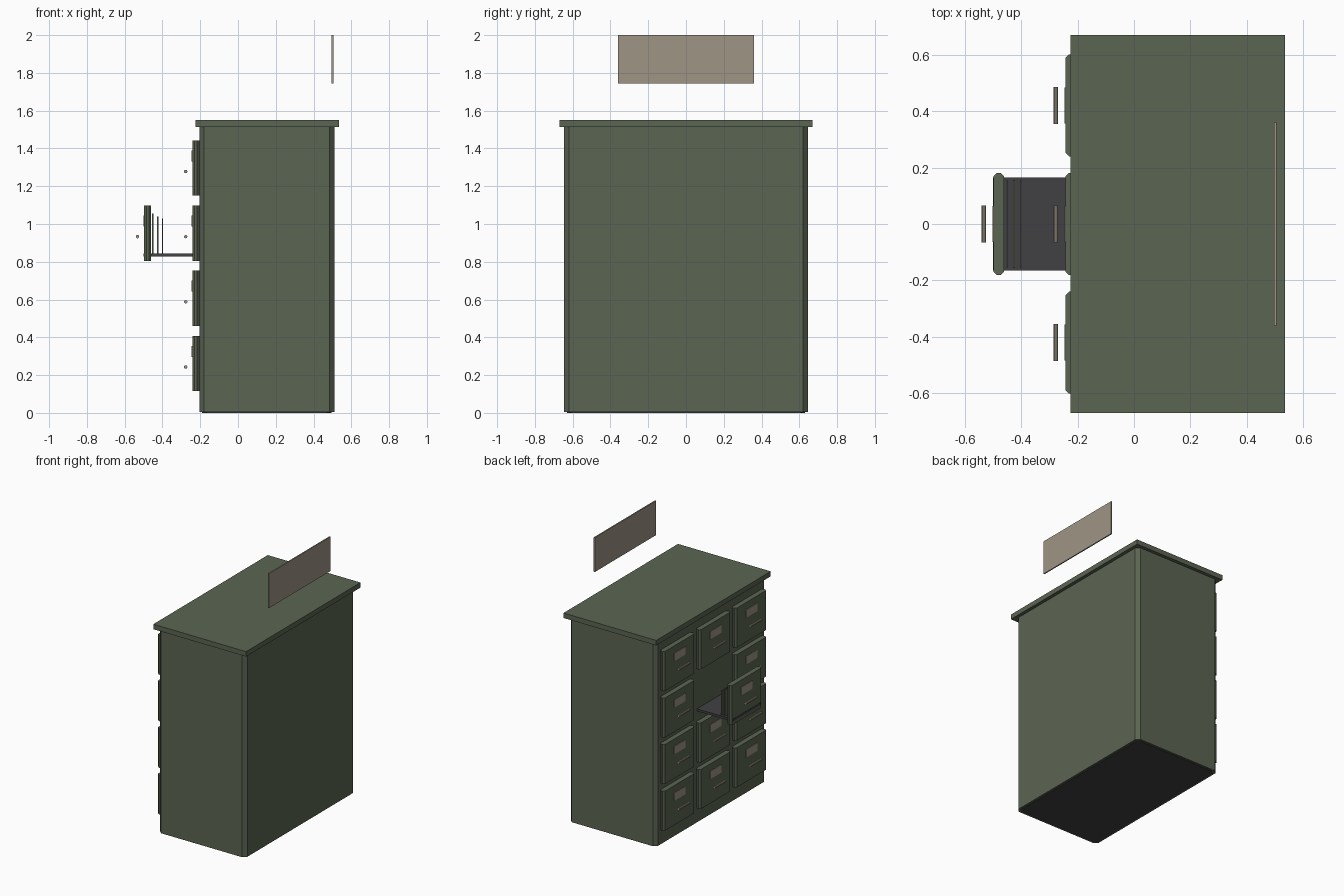
import bpy, bmesh, math
from mathutils import Matrix

if "Cube" in bpy.data.objects:
    bpy.data.objects.remove(bpy.data.objects["Cube"])


def material(name, rgb):
    m = bpy.data.materials.new(name)
    m.diffuse_color = (*rgb, 1)
    m.use_nodes = True
    m.node_tree.nodes["Principled BSDF"].inputs["Base Color"].default_value = m.diffuse_color
    return m


GREEN = material("cabinet green", (0.105, 0.130, 0.085))
BEIGE = material("label beige", (0.337, 0.301, 0.235))
DARK = material("dark grey", (0.053, 0.051, 0.056))


def finish(bm, name, mat):
    bmesh.ops.recalc_face_normals(bm, faces=bm.faces)
    me = bpy.data.meshes.new(name)
    bm.to_mesh(me)
    bm.free()
    me.materials.append(mat)
    ob = bpy.data.objects.new(name, me)
    bpy.context.collection.objects.link(ob)
    return ob


def block(name, x, y, z, mat, chamfer=0):
    """Box from (min, max) ranges; chamfer cuts only the upright edges."""
    bm = bmesh.new()
    bmesh.ops.create_cube(bm, size=1)
    for v in bm.verts:
        v.co = [r[0] if c < 0 else r[1] for c, r in zip(v.co, (x, y, z))]
    if chamfer:
        upright = [e for e in bm.edges
                   if abs(e.verts[0].co.z - e.verts[1].co.z) > 1e-6]
        bmesh.ops.bevel(bm, geom=upright, offset=chamfer, segments=1,
                        affect='EDGES', offset_type='OFFSET')
    return finish(bm, name, mat)


def bar(name, x, y, z, mat, radius=0.009, length=0.132):
    bm = bmesh.new()
    bmesh.ops.create_cone(bm, cap_ends=True, segments=10, radius1=radius,
                          radius2=radius, depth=length,
                          matrix=Matrix.Translation((x, y, z))
                          @ Matrix.Rotation(math.pi / 2, 4, 'X'))
    return finish(bm, name, mat)


# cabinet carcass, base and top slab
block("cabinet_body", (-0.205, 0.51), (-0.645, 0.645), (0.004, 1.515), GREEN, 0.025)
block("cabinet_base", (-0.19, 0.495), (-0.63, 0.63), (0, 0.05), DARK, 0.025)
block("cabinet_top", (-0.225, 0.535), (-0.67, 0.67), (1.513, 1.55), GREEN)

# drawer fronts with label plates and handles; one is pulled out
for row in range(4):
    for col in range(3):
        y, z = (col - 1) * 0.42, 0.115 + row * 0.345
        x = -0.497 if (row, col) == (2, 1) else -0.242
        tag = f"{row}_{col}"
        block("drawer_front_" + tag, (x, x + 0.037), (y - 0.181, y + 0.181),
              (z, z + 0.293), GREEN, 0.012)
        block("label_plate_" + tag, (x - 0.004, x + 0.004), (y - 0.064, y + 0.064),
              (z + 0.182, z + 0.24), BEIGE)
        bar("handle_" + tag, x - 0.035, y, z + 0.128, BEIGE)

# open drawer tray and hanging files
block("drawer_tray", (-0.499, -0.19), (-0.165, 0.165), (0.828, 0.845), DARK)
for i, (x, top) in enumerate([(-0.451, 1.055), (-0.425, 1.04), (-0.399, 1.028)]):
    block(f"file_{i}", (x - 0.003, x + 0.003), (-0.155, 0.155), (0.84, top), GREEN)

# sign panel above the cabinet
block("sign_panel", (0.496, 0.505), (-0.359, 0.359), (1.745, 2.0), BEIGE)
